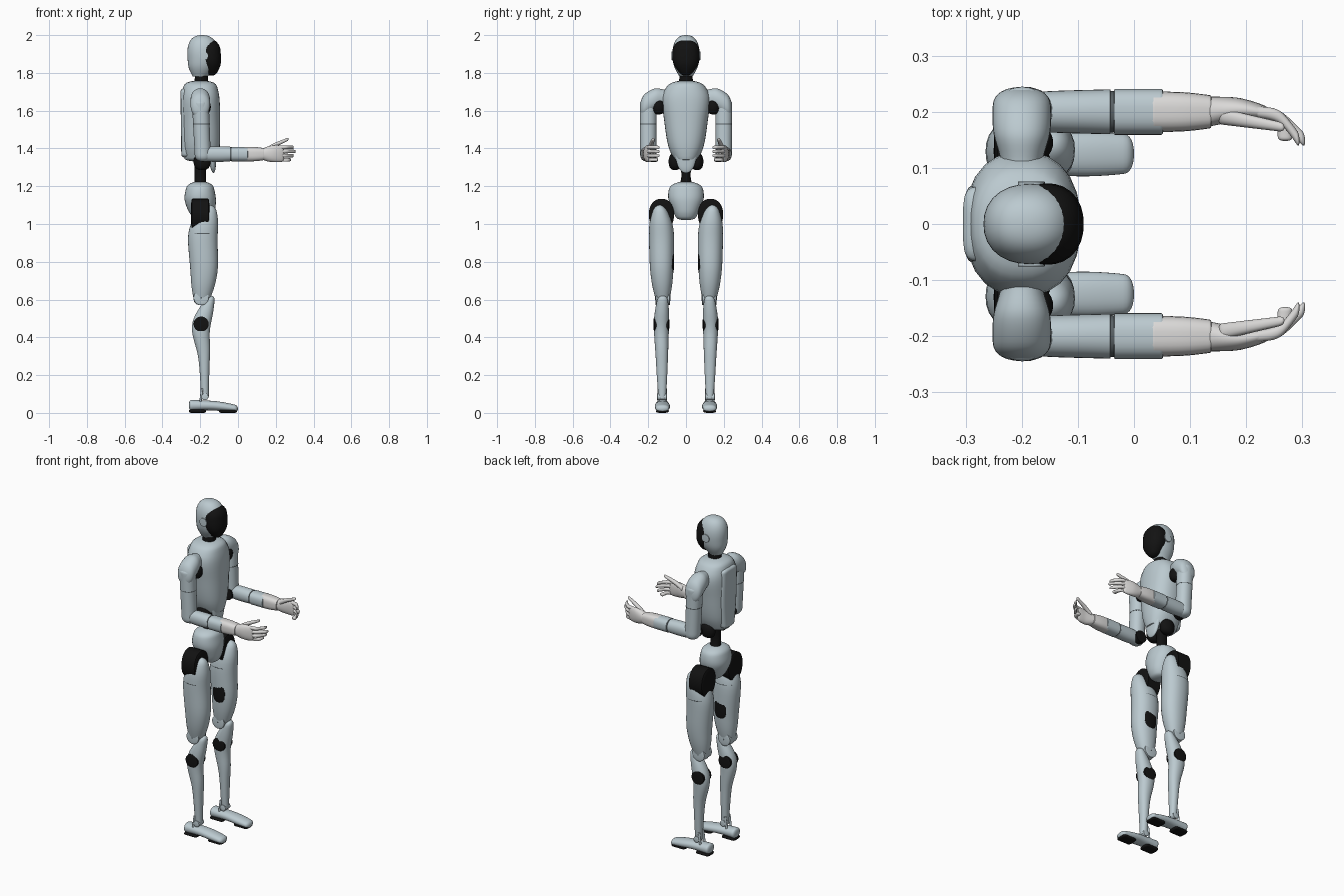
import bpy
import bmesh
from math import cos, sin, pi, tau, sqrt, radians

cube = bpy.data.objects.get("Cube")
if cube:
    bpy.data.objects.remove(cube, do_unlink=True)

SEGMENTS = RINGS = 28


def material(name, red, green, blue):
    mat = bpy.data.materials.new(name)
    mat.use_nodes = True
    mat.diffuse_color = (red, green, blue, 1)
    shader = mat.node_tree.nodes["Principled BSDF"]
    shader.inputs["Base Color"].default_value = (red, green, blue, 1)
    return mat


SHELL = material("blue grey shell", .5, .59, .63)
BLACK = material("black", .006, .006, .006)
HAND = material("warm light grey", .7, .69, .68)
SEAM = material("dark seam grey", .1, .12, .13)


def sample(values, t):
    """Smooth curve through evenly spaced values, at t from start to end."""
    last = len(values) - 1
    if last == 0:
        return values[0]
    k = min(int(t * last), last - 1)
    u = t * last - k
    b, c = values[k], values[k + 1]
    a = values[k - 1] if k > 0 else b
    d = values[k + 2] if k + 2 <= last else c
    return b + u / 2 * (c - a + u * (2 * a - 5 * b + 4 * c - d + u * (3 * (b - c) + d - a)))


def dome(distance, length):
    """Shrink factor that rounds off an end over the given share of the length."""
    if distance >= length:
        return 1
    return max(sqrt(1 - (1 - distance / length) ** 2), .02)


def loft(name, mat, path, radii, across=None, ratio=1, caps=(0, 0), power=2.2, side=1):
    """Skin rounded sections along a path; radii and across are evenly spaced along it."""
    across = across or [r * ratio for r in radii]
    tracks = list(zip(*path))
    lengths = [abs(track[-1] - track[0]) for track in tracks]
    axis = lengths.index(max(lengths))
    first, second = [i for i in range(3) if i != axis]
    bm = bmesh.new()
    rings = []
    for step in range(RINGS + 1):
        t = (1 - cos(pi * step / RINGS)) / 2
        centre = [sample(track, t) for track in tracks]
        scale = dome(t, caps[0]) * dome(1 - t, caps[1])
        ring = []
        for i in range(SEGMENTS):
            c, s = cos(tau * i / SEGMENTS), sin(tau * i / SEGMENTS)
            reach = scale * (abs(c) ** power + abs(s) ** power) ** (-1 / power)
            point = list(centre)
            point[first] += c * reach * sample(radii, t)
            point[second] += s * reach * sample(across, t)
            point[1] *= side
            ring.append(bm.verts.new(point))
        rings.append(ring)
    for low, high in zip(rings, rings[1:]):
        for i in range(SEGMENTS):
            bm.faces.new((low[i - 1], low[i], high[i], high[i - 1]))
    bm.faces.new(rings[0])
    bm.faces.new(rings[-1])
    bmesh.ops.recalc_face_normals(bm, faces=bm.faces)
    mesh = bpy.data.meshes.new(name)
    bm.to_mesh(mesh)
    bm.free()
    mesh.materials.append(mat)
    mesh.shade_smooth()
    mesh.set_sharp_from_angle(angle=radians(40))
    bpy.context.collection.objects.link(bpy.data.objects.new(name, mesh))


# Head, face mask and neck
loft("head", SHELL, [(-.2, 0, 1.78), (-.185, 0, 1.88), (-.19, 0, 2)],
     [.04, .075, .085, .085], ratio=.86, caps=(0, .45))
loft("face_mask", BLACK, [(-.14, 0, 1.785), (-.155, 0, 1.89), (-.155, 0, 1.98)],
     [.02, .06, .063, .05], ratio=1.12, caps=(.1, .35))
loft("neck", BLACK, [(-.2, 0, 1.7), (-.19, 0, 1.81)], [.04, .033])

# Torso shell, back panel and belly tongue
loft("torso", SHELL, [(-.195, 0, 1.33), (-.2, 0, 1.76)], [.085, .1, .103, .1, .08],
     across=[.06, .095, .115, .127, .08], caps=(.06, .1), power=2.4)
loft("back_panel", SHELL, [(-.27, 0, 1.35), (-.275, 0, 1.72)], [.03],
     across=[.05, .07, .065], caps=(.08, .08), power=4)
loft("belly_tongue", SHELL, [(-.13, 0, 1.27), (-.14, 0, 1.42)], [.01, .02, .03],
     across=[.03, .055, .075], caps=(.3, 0))

# Waist column and pelvis
loft("waist", BLACK, [(-.2, 0, 1.19), (-.2, 0, 1.38)], [.03],
     across=[.042, .025, .032, .05])
loft("pelvis", SHELL, [(-.185, 0, 1.02), (-.2, 0, 1.13), (-.2, 0, 1.225)],
     [.04, .07, .083, .075, .06], across=[.045, .07, .093, .09, .065], caps=(.1, .2))

# Everything paired: the figure looks along +x, so its left is +y
for label, side in (("left", 1), ("right", -1)):
    def part(name, mat, path, radii, **options):
        loft(f"{label}_{name}", mat, path, radii, side=side, **options)

    def pin(name, mat, x, z, inner, outer, radius):
        part(name, mat, [(x, inner, z), (x, outer, z)], [radius], caps=(.08, .08), power=2)

    def pad(name, mat, x, y, z, depth, width, height):
        part(name, mat, [(x, y, z - height), (x, y, z + height)], [depth],
             across=[width], caps=(.5, .5), power=2)

    pin("ear", SHELL, -.183, 1.89, .06, .076, .024)
    pad("flank", BLACK, -.19, .058, 1.33, .045, .034, .045)

    # Leg: hip drive, thigh, knee and shin
    part("hip_drive", BLACK, [(-.25, .13, 1.05), (-.15, .13, 1.05)], [.067],
         ratio=1.25, caps=(.12, .12))
    part("thigh", SHELL,
         [(-.15, .14, 1.1), (-.185, .13, .95), (-.18, .128, .75), (-.195, .123, .57)],
         [.03, .073, .077, .066, .034], ratio=.85, caps=(.1, .06))
    part("thigh_seam", SEAM, [(-.185, .13, .948), (-.185, .13, .952)], [.077], ratio=.86)
    pad("thigh_pad", BLACK, -.18, .073, .8, .04, .01, .065)
    pin("knee", SHELL, -.195, .61, .083, .163, .04)
    pin("knee_bolt", SEAM, -.195, .61, .082, .164, .007)
    part("shin", SHELL,
         [(-.14, .123, .62), (-.195, .13, .46), (-.18, .128, .3), (-.175, .126, .08)],
         [.018, .048, .042, .027, .02], across=[.025, .04, .037, .03, .02], caps=(.08, 0))
    pin("calf_pad", BLACK, -.195, .47, .088, .172, .04)

    # Ankle, foot and split sole
    pin("ankle", SHELL, -.175, .085, .1, .154, .018)
    for position, y in (("inner", .106), ("outer", .146)):
        part(f"{position}_ankle_rod", SHELL, [(-.2, y, .05), (-.19, y, .13)], [.006])
    part("foot", SHELL, [(-.26, .125, .04), (-.13, .125, .038), (0, .125, .022)],
         [.036, .037, .04, .034], across=[.03, .026, .024, .018], caps=(.08, .1))
    for name, back, front in (("heel_sole", -.26, -.17), ("toe_sole", -.1, -.005)):
        part(name, BLACK, [(back, .125, .009), (front, .125, .009)], [.034],
             across=[.009], caps=(.2, .2), power=3)

    # Shoulder, upper arm and elbow
    pad("shoulder_core", BLACK, -.18, .145, 1.62, .036, .035, .04)
    part("shoulder", SHELL, [(-.2, .08, 1.66), (-.2, .16, 1.66), (-.2, .244, 1.61)],
         [.038, .038, .05, .052, .045], across=[.05, .048, .058, .062, .055], caps=(0, .2))
    part("upper_arm", SHELL, [(-.2, .2, 1.66), (-.185, .2, 1.33)], [.045, .042], caps=(.1, .15))
    part("upper_arm_seam", SEAM, [(-.194, .2, 1.528), (-.194, .2, 1.532)], [.0445])
    pin("elbow", BLACK, -.185, 1.365, .155, .19, .036)

    # Forearm in two sections, then the wrist cuff
    part("forearm", SHELL, [(-.2, .2, 1.37), (-.04, .2, 1.37)], [.034, .038, .04],
         across=[.036, .041, .039], caps=(.2, .03))
    part("forearm_seam", SEAM, [(-.045, .2, 1.37), (-.03, .2, 1.37)], [.037])
    part("lower_forearm", SHELL, [(-.037, .2, 1.37), (.055, .2, 1.37)], [.041],
         ratio=.94, caps=(.05, .1), power=2.6)
    part("wrist", HAND, [(.03, .2, 1.37), (.14, .2, 1.37)], [.036, .035, .029],
         ratio=1.08, caps=(.06, .06), power=3)

    # Hand: palm, four curled fingers and a raised thumb
    part("palm", HAND, [(.13, .2, 1.37), (.19, .204, 1.372), (.245, .196, 1.372)],
         [.027, .023, .017, .01], across=[.03, .042, .045, .04], caps=(0, .15))
    fingers = {"index": .295, "middle": .305, "ring": .295, "little": .27}
    for row, (finger, reach) in enumerate(fingers.items()):
        z = 1.406 - .022 * row
        part(f"{finger}_finger", HAND, [(.22, .2, z), (.26, .19, z), (reach, .148, z)],
             [.01, .013], across=[.01, .009], caps=(0, .1))
    part("thumb", HAND, [(.15, .193, 1.39), (.2, .184, 1.42), (.268, .172, 1.45)],
         [.015, .012, .008], caps=(.1, .1))
